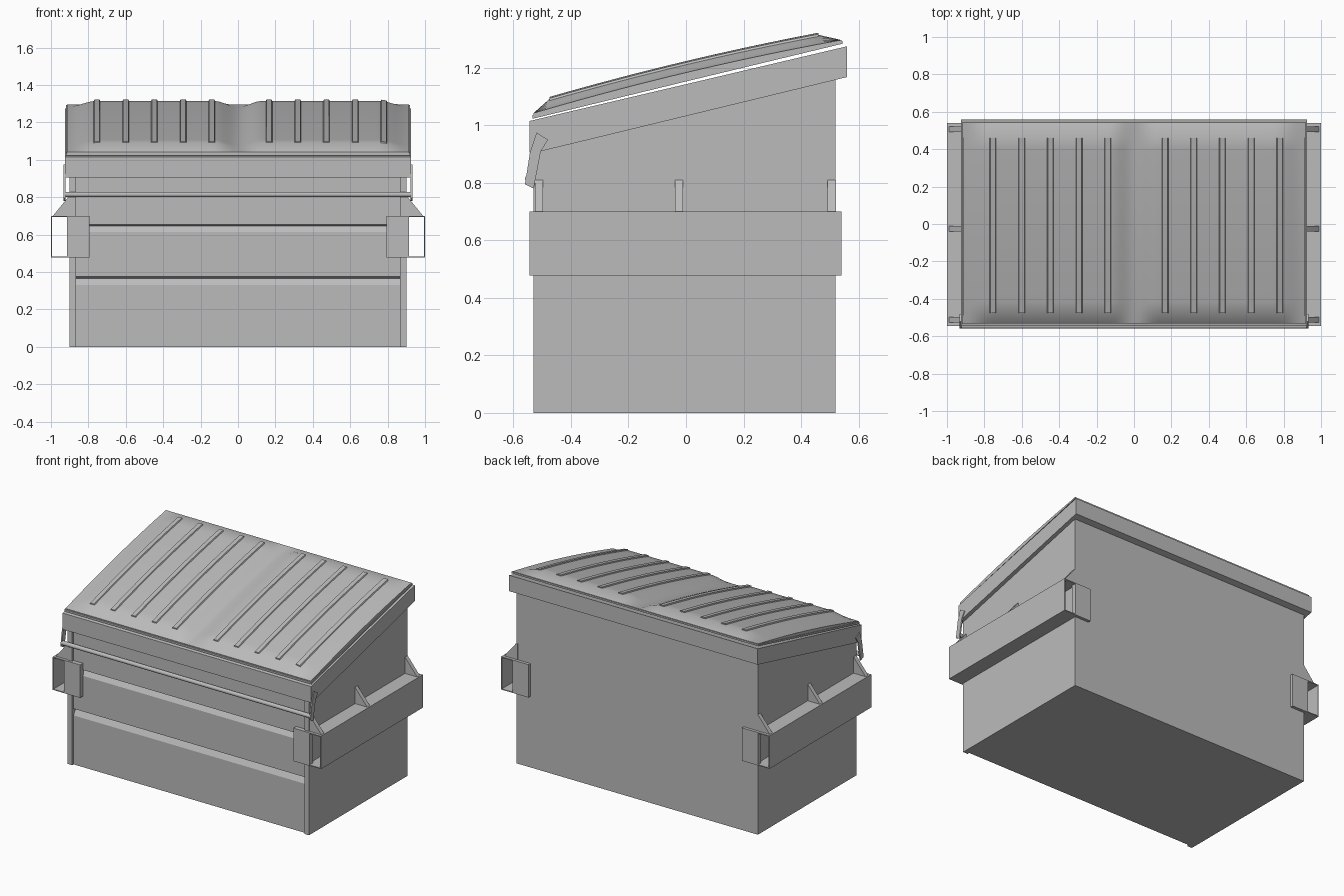
import bpy, bmesh, math

cube = bpy.data.objects.get("Cube")
if cube:
    bpy.data.objects.remove(cube, do_unlink=True)

steel = bpy.data.materials.new("grey_steel")
steel.use_nodes = True
GREY = (0.5, 0.5, 0.5, 1)
steel.diffuse_color = GREY
steel.node_tree.nodes["Principled BSDF"].inputs["Base Color"].default_value = GREY


def finish(name, bm, mirror=False, smooth=False):
    bmesh.ops.recalc_face_normals(bm, faces=bm.faces)
    mesh = bpy.data.meshes.new(name)
    bm.to_mesh(mesh)
    bm.free()
    mesh.materials.append(steel)
    ob = bpy.data.objects.new(name, mesh)
    bpy.context.collection.objects.link(ob)
    if mirror:
        ob.modifiers.new("Mirror", 'MIRROR')
    if smooth:
        bpy.ops.object.select_all(action='DESELECT')
        ob.select_set(True)
        bpy.context.view_layer.objects.active = ob
        bpy.ops.object.shade_smooth_by_angle(angle=math.radians(35))
    return ob


def extrude(bm, points, a, b, place):
    """Closed prism of a 2D outline between a and b."""
    rings = [[bm.verts.new(place(p, d)) for p in points] for d in (a, b)]
    bm.faces.new(rings[0])
    bm.faces.new(rings[1][::-1])
    n = len(points)
    for i in range(n):
        j = (i + 1) % n
        bm.faces.new((rings[0][i], rings[0][j], rings[1][j], rings[1][i]))


def along_x(p, d):
    return (d, p[0], p[1])


def along_y(p, d):
    return (p[0], d, p[1])


def prism(name, points, a, b, place=along_x, mirror=False):
    bm = bmesh.new()
    extrude(bm, points, a, b, place)
    return finish(name, bm, mirror)


def rect(u0, u1, v0, v1):
    return [(u0, v0), (u1, v0), (u1, v1), (u0, v1)]


# Bin body: front profile with two pressed grooves
FRONT, BACK = -0.515, 0.52
outline = [(FRONT, 0)]
for low, high in ((0.33, 0.375), (0.615, 0.655)):
    outline += [(FRONT, low), (FRONT + 0.02, high - 0.01), (FRONT, high)]
outline += [(FRONT, 0.96), (BACK, 1.2), (BACK, 0)]
prism("bin_body", outline, -0.866, 0.866)

# Side walls, whose front edges stand out as corner posts
prism("side_wall", [(-0.53, 0), (-0.53, 0.95), (BACK, 1.2), (BACK, 0)],
      0.865, 0.9, mirror=True)

# Sloping rim band around the top
prism("top_rim", [(-0.545, 0.905), (-0.505, 0.91), (0.56, 1.168),
                  (0.56, 1.275), (-0.545, 1.015)], -0.926, 0.926)

# Fork pockets: open tubes on both sides with flanges at each end
bm = bmesh.new()
extrude(bm, rect(0.994, 1.0, 0.478, 0.7), -0.545, 0.54, along_y)
for z in (0.478, 0.694):
    extrude(bm, rect(0.89, 0.994, z, z + 0.006), -0.545, 0.54, along_y)
for y0, y1 in ((-0.545, -0.51), (0.51, 0.54)):
    extrude(bm, rect(0.795, 0.915, 0.478, 0.7), y0, y1, along_y)
finish("fork_pocket", bm, mirror=True)

# Triangular gussets above the pockets
bm = bmesh.new()
for y in (-0.512, -0.025, 0.507):
    extrude(bm, [(0.89, 0.7), (0.99, 0.7), (0.9, 0.81), (0.89, 0.81)],
            y - 0.014, y + 0.014, along_y)
finish("gusset", bm, mirror=True)

# Front rod and the hook plates that hold it
prism("hook_plate", [(-0.56, 0.795), (-0.53, 0.78), (-0.505, 0.91),
                     (-0.48, 0.95), (-0.52, 0.975), (-0.543, 0.905)],
      0.923, 0.932, mirror=True)
circle = [(-0.546 + 0.014 * math.cos(t * math.tau / 16),
           0.815 + 0.014 * math.sin(t * math.tau / 16)) for t in range(16)]
bm = bmesh.new()
extrude(bm, circle, -0.928, 0.928, along_x)
finish("front_rod", bm, smooth=True)

# Lid shape: sloped sheet with two soft domes and a centre valley
HALF, Y0, Y1 = 0.915, -0.53, 0.54


def ease(t):
    t = max(0, min(1, t))
    return t * t * (3 - 2 * t)


def lid_height(x, y):
    t = (y - Y0) / (Y1 - Y0)
    edge = 1.043 + 0.254 * t + 0.06 * t * (1 - t)
    ends = min(1, (y - Y0) / 0.055, (Y1 - y) / 0.08)
    side = ease((HALF - abs(x)) / 0.16) * ease(abs(x) / 0.13)
    return edge + 0.033 * max(0, ends) * side


def lid_base(y):
    return 1.024 + 0.243 * (y - Y0)


COLS = 72
xs = [-HALF + 2 * HALF * i / COLS for i in range(COLS + 1)]
ys = [Y0, Y0 + 0.055] + [-0.475 + 0.935 * i / 16 for i in range(1, 17)] + [Y1]
bm = bmesh.new()
top = [[bm.verts.new((x, y, lid_height(x, y))) for x in xs] for y in ys]
for j in range(len(ys) - 1):
    for i in range(COLS):
        bm.faces.new((top[j][i], top[j][i + 1], top[j + 1][i + 1], top[j + 1][i]))
border = [e for e in bm.edges if e.is_boundary]
skirt = bmesh.ops.extrude_edge_only(bm, edges=border)["geom"]
for v in skirt:
    if isinstance(v, bmesh.types.BMVert):
        v.co.z = lid_base(v.co.y)
bmesh.ops.holes_fill(bm, edges=[e for e in bm.edges if e.is_boundary], sides=0)
finish("lid", bm, smooth=True)

# Thin lip around the foot of the lid
prism("lid_lip", [(Y0 - 0.004, 1.024), (Y1 + 0.004, 1.284),
                  (Y1 + 0.004, 1.294), (Y0 - 0.004, 1.036)], -0.92, 0.92)

# Raised stiffening ribs following the lid
bm = bmesh.new()
for start in (-0.754, 0.166):
    for k in range(5):
        cx = start + 0.1535 * k
        rings = []
        for y in ys[1:-1]:
            ring = []
            for dx, lift in ((-0.02, -0.006), (-0.014, 0.007),
                             (0.014, 0.007), (0.02, -0.006)):
                x = cx + dx
                ring.append(bm.verts.new((x, y, lid_height(x, y) + lift)))
            rings.append(ring)
        for a, b in zip(rings, rings[1:]):
            for i in range(4):
                j = (i + 1) % 4
                bm.faces.new((a[i], a[j], b[j], b[i]))
        bm.faces.new(rings[0])
        bm.faces.new(rings[-1])
finish("lid_ribs", bm, smooth=True)
